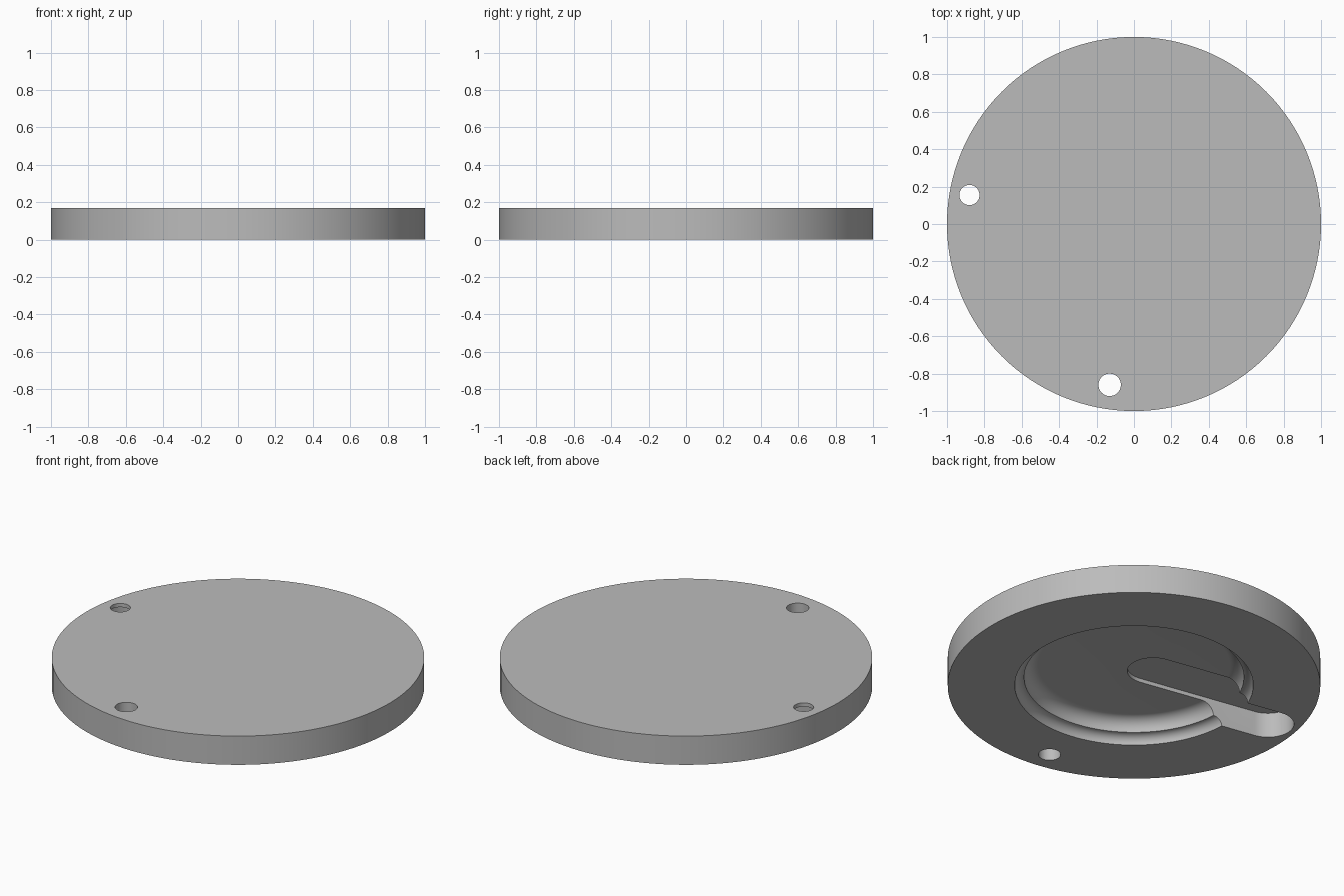
import bpy, bmesh, math
from mathutils import Vector, Matrix

cube = bpy.data.objects.get("Cube")
if cube:
    bpy.data.objects.remove(cube, do_unlink=True)

THICK = 0.17
FLOOR = 0.125      # recess floor height
ROOF = 0.148       # slot roof height
LEDGE = 0.05       # height of the step in the recess
HOLE_A = Vector((-0.88, 0.155, 0))
HOLE_B = Vector((-0.13, -0.86, 0))

grey = bpy.data.materials.new("plain_grey")
grey.use_nodes = True
colour = (0.50, 0.50, 0.50, 1)
grey.diffuse_color = colour
grey.node_tree.nodes["Principled BSDF"].inputs["Base Color"].default_value = colour


def new_object(name, bm):
    bmesh.ops.recalc_face_normals(bm, faces=bm.faces)
    mesh = bpy.data.meshes.new(name)
    bm.to_mesh(mesh)
    bm.free()
    mesh.materials.append(grey)
    obj = bpy.data.objects.new(name, mesh)
    bpy.context.collection.objects.link(obj)
    return obj


def arc(cx, cy, radius, start, end, steps):
    angles = [math.radians(start + (end - start) * i / steps) for i in range(steps + 1)]
    return [(cx + radius * math.cos(a), cy + radius * math.sin(a)) for a in angles]


def prism(name, outline, low, high):
    bm = bmesh.new()
    face = bm.faces.new([bm.verts.new((x, y, low)) for x, y in outline])
    top = bmesh.ops.extrude_face_region(bm, geom=[face])["geom"]
    verts = [v for v in top if isinstance(v, bmesh.types.BMVert)]
    bmesh.ops.translate(bm, verts=verts, vec=(0, 0, high - low))
    return new_object(name, bm)


# Disc with a two-step coved recess underneath, turned from a half profile
cove = FLOOR - LEDGE
profile = [(0, FLOOR)]
profile += arc(0.59 - cove, LEDGE, cove, 90, 0, 10)
profile += arc(0.59, 0, LEDGE, 90, 0, 8)
profile += [(1, 0), (1, THICK), (0, THICK)]
bm = bmesh.new()
points = [bm.verts.new((r, 0, z)) for r, z in profile]
edges = [bm.edges.new(pair) for pair in zip(points, points[1:])]
bmesh.ops.spin(bm, geom=points + edges, axis=(0, 0, 1), cent=(0, 0, 0),
               angle=math.tau, steps=128, use_duplicate=False)
bmesh.ops.remove_doubles(bm, verts=bm.verts, dist=0.0001)
disc = new_object("disc_plate", bm)

# Round-ended slot running from the middle to the side hole
half = 0.14
slot_outline = arc(0.83, 0, half, -90, 90, 24) + arc(0.12, 0, half, 90, 270, 24)
slot = prism("slot_cutter", slot_outline, -0.1, ROOF)
slot.data.transform(Matrix.Rotation(math.atan2(HOLE_A.y, HOLE_A.x), 4, "Z"))

# Two through holes
cutters = [slot]
for name, spot, radius in (("side_hole_cutter", HOLE_A, 0.054),
                           ("front_hole_cutter", HOLE_B, 0.06)):
    cutters.append(prism(name, arc(spot.x, spot.y, radius, 0, 351, 39), -0.1, 0.3))

bpy.context.view_layer.objects.active = disc
disc.select_set(True)
for cutter in cutters:
    cut = disc.modifiers.new(cutter.name, "BOOLEAN")
    cut.operation = "DIFFERENCE"
    cut.solver = "EXACT"
    cut.object = cutter
    bpy.ops.object.modifier_apply(modifier=cut.name)
    bpy.data.objects.remove(cutter, do_unlink=True)

bpy.ops.object.shade_smooth_by_angle(angle=math.radians(30))
